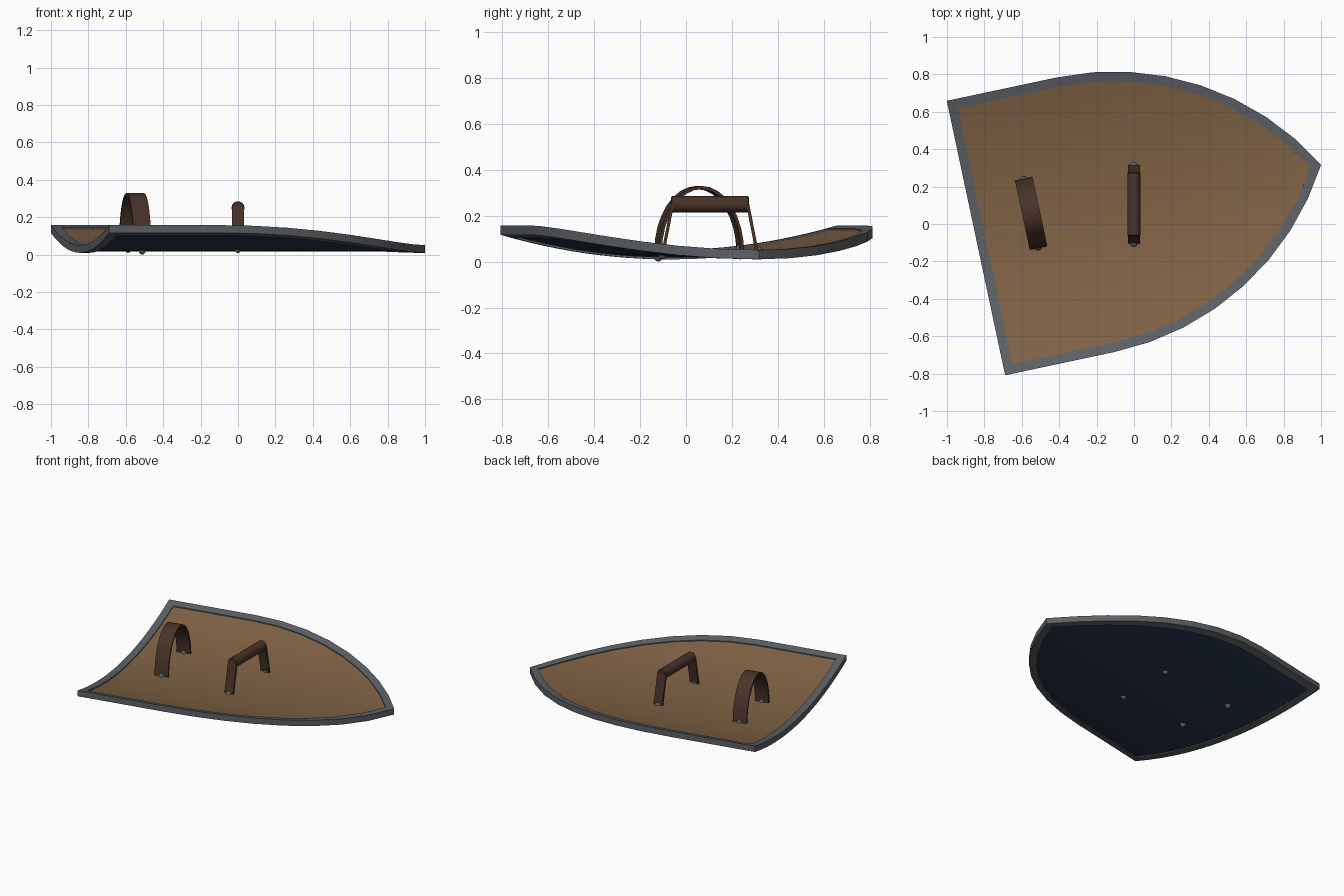
import bpy, bmesh, math
from mathutils import Vector

if "Cube" in bpy.data.objects:
    bpy.data.objects.remove(bpy.data.objects["Cube"])

ANG = math.radians(12)
HALF, ARC_U, R = 0.75, 0.6, 1.479      # half width, start of the pointed arc, arc radius


def mat(name, c):
    m = bpy.data.materials.new(name)
    m.diffuse_color = (*c, 1)
    m.use_nodes = True
    m.node_tree.nodes["Principled BSDF"].inputs["Base Color"].default_value = m.diffuse_color
    return m


WOOD = mat("wood", (0.22, 0.125, 0.06))
NAVY = mat("navy_paint", (0.02, 0.035, 0.07))
STEEL = mat("steel", (0.11, 0.12, 0.135))
LEATHER = mat("leather", (0.065, 0.033, 0.022))


def curve_z(v):
    return 0.107 * (v / HALF) ** 2


def place(u, v, z):
    # shield axis coordinates to world
    c, s = math.cos(ANG), math.sin(ANG)
    return Vector((-0.845 + u * c - v * s, -0.075 + u * s + v * c, z))


def side(inset):
    # half outline from the top corner to the tip
    r, cv = R - inset, HALF - R
    end = math.acos(-cv / r)
    pts = [(inset + (ARC_U - inset) * i / 3, HALF - inset) for i in range(3)]
    return pts + [(ARC_U + r * math.sin(end * i / 8), cv + r * math.cos(end * i / 8)) for i in range(9)]


def make(name, verts, faces, mats, smooth=True):
    me = bpy.data.meshes.new(name)
    me.from_pydata([tuple(v) for v in verts], [], faces)
    for m in mats:
        me.materials.append(m)
    bm = bmesh.new()
    bm.from_mesh(me)
    bmesh.ops.remove_doubles(bm, verts=bm.verts, dist=1e-5)
    bmesh.ops.recalc_face_normals(bm, faces=bm.faces)
    bm.to_mesh(me)
    bm.free()
    ob = bpy.data.objects.new(name, me)
    bpy.context.collection.objects.link(ob)
    if smooth:
        bpy.ops.object.select_all(action='DESELECT')
        ob.select_set(True)
        bpy.context.view_layer.objects.active = ob
        bpy.ops.object.shade_smooth_by_angle(angle=math.radians(30))
    return ob


def sweep(name, sections, m, closed=False):
    # skin a list of equal cross-sections
    n, k = len(sections[0]), len(sections)
    verts = [p for s in sections for p in s]
    faces = [(i * n + j, i * n + (j + 1) % n, (i + 1) % k * n + (j + 1) % n, (i + 1) % k * n + j)
             for i in range(k if closed else k - 1) for j in range(n)]
    if not closed:
        faces += [tuple(range(n)), tuple(range((k - 1) * n, k * n))]
    return make(name, verts, faces, [m])


# curved board: wooden inside, painted outside
N = 24


def board(name, z0, z1, m):
    rows = side(0.012)
    rows[-1] = (rows[-1][0], 0.0005)
    secs = []
    for u, w in rows:
        vs = [w * (2 * i / N - 1) for i in range(N + 1)]
        secs.append([place(u, v, curve_z(v) + z1) for v in vs] +
                    [place(u, v, curve_z(v) + z0) for v in reversed(vs)])
    n, verts, faces = 2 * N + 2, [p for s in secs for p in s], []
    for i in range(len(secs) - 1):
        for j in range(n):
            faces.append((i * n + j, i * n + (j + 1) % n, (i + 1) * n + (j + 1) % n, (i + 1) * n + j))
    for base in (0, (len(secs) - 1) * n):
        faces += [(base + j, base + j + 1, base + n - 2 - j, base + n - 1 - j) for j in range(N)]
    make(name, verts, faces, [m])


board("wooden_board", 0.028, 0.044, WOOD)
board("painted_front", 0.018, 0.028, NAVY)


# metal rim following the outline
def loop(inset):
    half = side(inset)
    w = HALF - inset
    top = [(inset, w * (2 * i / N - 1)) for i in range(1, N)]
    return half + [(u, -v) for u, v in reversed(half[:-1])] + top


secs = []
for (ou, ov), (iu, iv) in zip(loop(0), loop(0.05)):
    secs.append([place(ou, ov, curve_z(ov) + 0.01), place(ou, ov, curve_z(ov) + 0.051),
                 place(iu, iv, curve_z(iv) + 0.051), place(iu, iv, curve_z(iv) + 0.01)])
sweep("metal_rim", secs, STEEL, closed=True)

# arched arm strap
secs = []
for i in range(17):
    t = math.pi * i / 16
    sec = []
    for r, h, x in ((0.19, 0.29, -0.048), (0.19, 0.29, 0.048), (0.176, 0.276, 0.048), (0.176, 0.276, -0.048)):
        sec.append(place(0.316 + x, 0.068 + r * math.cos(t), 0.04 + h * math.sin(t)))
    secs.append(sec)
sweep("arm_strap", secs, LEATHER)

# hand grip bar with two splayed straps
GY = 0.105
secs = [[Vector((r * math.cos(a * math.tau / 16), GY + y, 0.25 + r * math.sin(a * math.tau / 16)))
         for a in range(16)] for y, r in ((-0.17, 0.031), (-0.165, 0.035), (0.165, 0.035), (0.17, 0.031))]
sweep("grip_bar", secs, LEATHER)
for s, name in ((-1, "grip_strap_front"), (1, "grip_strap_back")):
    secs = [[Vector((x, GY + s * (y + dy), z)) for x, dy in ((-w, -0.007), (w, -0.007), (w, 0.007), (-w, 0.007))]
            for y, z, w in ((0.205, 0.04, 0.033), (0.163, 0.255, 0.033))]
    sweep(name, secs, LEATHER)

# rivets through the board at each strap end
strap = [place(0.316, 0.068 + s * 0.183, 0) for s in (-1, 1)]
grip = [Vector((0, GY + s * 0.208, 0)) for s in (-1, 1)]
for i, p in enumerate(strap + grip):
    v = -(p.x + 0.845) * math.sin(ANG) + (p.y + 0.075) * math.cos(ANG)
    bpy.ops.mesh.primitive_uv_sphere_add(segments=12, ring_count=8, radius=1,
                                         location=(p.x, p.y, 0.031 + curve_z(v)))
    ob = bpy.context.object
    ob.name = f"rivet_{i + 1}"
    ob.scale = (0.022, 0.022, 0.0335 if i < 2 else 0.03)
    ob.data.materials.append(STEEL)
    bpy.ops.object.shade_smooth()
